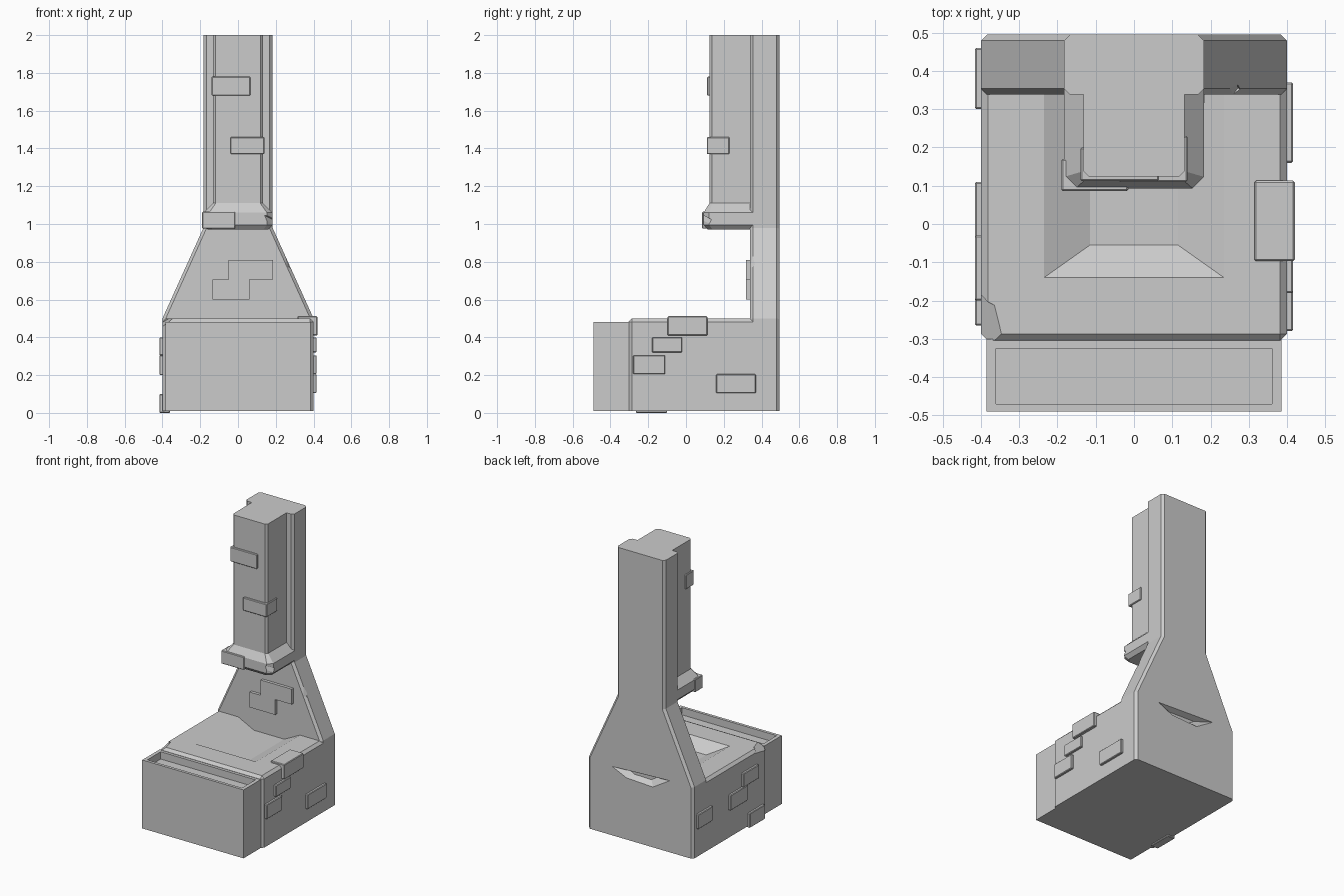
import bpy, bmesh
from math import radians
from mathutils import Euler

if "Cube" in bpy.data.objects:
    bpy.data.objects.remove(bpy.data.objects["Cube"])

stone = bpy.data.materials.new("grey_stone")
stone.use_nodes = True
grey = (0.6, 0.6, 0.6, 1)
stone.diffuse_color = grey
stone.node_tree.nodes["Principled BSDF"].inputs["Base Color"].default_value = grey


def finish(name, bm):
    bmesh.ops.recalc_face_normals(bm, faces=bm.faces)
    mesh = bpy.data.meshes.new(name)
    bm.to_mesh(mesh)
    bm.free()
    mesh.materials.append(stone)
    ob = bpy.data.objects.new(name, mesh)
    bpy.context.collection.objects.link(ob)
    return ob


def box_mesh(lo, hi):
    bm = bmesh.new()
    bmesh.ops.create_cube(bm, size=1)
    for v in bm.verts:
        v.co = [l + (c + 0.5) * (h - l) for l, h, c in zip(lo, hi, v.co)]
    return bm


def bevel(bm, width, rule):
    edges = [e for e in bm.edges if rule((e.verts[0].co + e.verts[1].co) / 2, e)]
    bmesh.ops.bevel(bm, geom=edges, offset=width, segments=1, affect='EDGES')


def brick(name, lo, hi):
    bm = box_mesh(lo, hi)
    bevel(bm, 0.004, lambda m, e: True)
    return finish(name, bm)


def loft(name, rings):
    """Bridge closed rings of points and cap both ends."""
    bm = bmesh.new()
    loops = [[bm.verts.new(p) for p in ring] for ring in rings]
    for a, b in zip(loops, loops[1:]):
        for i in range(len(a)):
            j = (i + 1) % len(a)
            bm.faces.new((a[i], a[j], b[j], b[i]))
    bm.faces.new(loops[0])
    bm.faces.new(loops[-1])
    return finish(name, bm)


def prism(name, outline, y0, y1):
    return loft(name, [[(x, y, z) for x, z in outline] for y in (y0, y1)])


def cut(ob, cutter):
    """Subtract the cutter, then discard it."""
    cutter.hide_render = True
    mod = ob.modifiers.new("cut", 'BOOLEAN')
    mod.operation, mod.solver, mod.object = 'DIFFERENCE', 'EXACT', cutter
    bpy.context.view_layer.objects.active = ob
    bpy.ops.object.modifier_apply(modifier=mod.name)
    bpy.data.objects.remove(cutter)


def chip(ob, centre, size, angles):
    """Break away a bit of stone with a tilted block."""
    half = [s / 2 for s in size]
    cutter = finish("chip_cutter", box_mesh([-h for h in half], half))
    cutter.location = centre
    cutter.rotation_euler = Euler([radians(a) for a in angles])
    bpy.context.view_layer.update()
    cut(ob, cutter)


# Hearth block with chamfered top and front corners
bm = box_mesh((-0.4, -0.305, 0.01), (0.4, 0.42, 0.5))
bevel(bm, 0.018, lambda m, e: m.y < 0.4 and (m.z > 0.45 or (m.z > 0.1 and m.y < -0.3)))
hearth = finish("hearth_block", bm)


def basin_ring(x, y, z):
    return [(-x, y, z), (x, y, z), (x, 0.38, z), (-x, 0.38, z)]


# Sloping fire basin, open towards the back wall
cut(hearth, loft("basin_cutter", [basin_ring(0.115, -0.055, 0.44),
                                  basin_ring(0.235, -0.14, 0.5),
                                  basin_ring(0.235, -0.14, 0.6)]))
chip(hearth, (-0.4, -0.3, 0.52), (0.3, 0.15, 0.1), (30, -25, -40))

# Water trough in front
trough = finish("front_trough", box_mesh((-0.385, -0.49, 0.01), (0.385, -0.3, 0.48)))
cut(trough, finish("trough_cutter", box_mesh((-0.36, -0.47, 0.43), (0.36, -0.325, 0.6))))
for side in (-1, 1):
    for lean, z in ((2.5, 0.13), (-2.5, 0.4)):
        chip(trough, (side * 0.427, -0.532, z), (0.1, 0.1, 0.36), (lean, lean * side, side * 45))
chip(trough, (-0.12, -0.522, 0.5), (0.26, 0.06, 0.1), (-35, 0, 4))

# Back wall tapering into the chimney
half = [(0.4, 0.01), (0.4, 0.5), (0.183, 0.98), (0.183, 2.0)]
outline = half + [(-x, z) for x, z in reversed(half)]
wall = prism("back_wall", outline, 0.338, 0.495)
bm = bmesh.new()
bm.from_mesh(wall.data)
bevel(bm, 0.016, lambda m, e: abs(m.x) > 0.1 and abs(e.verts[0].co.y - e.verts[1].co.y) < 0.01)
bm.to_mesh(wall.data)
bm.free()

# Broken notch in the back and chips on the taper
cut(wall, loft("notch_cutter", [
    [(-0.24, 0.5, 0.505), (0.23, 0.5, 0.485), (0.11, 0.5, 0.43), (-0.1, 0.5, 0.42)],
    [(-0.1, 0.46, 0.478), (0.1, 0.46, 0.472), (0.07, 0.46, 0.455), (-0.06, 0.46, 0.452)]]))
chip(wall, (-0.335, 0.325, 0.7), (0.06, 0.09, 0.14), (15, 20, 30))
chip(wall, (0.27, 0.325, 0.83), (0.06, 0.09, 0.09), (-20, -15, -30))


def flue_ring(x, y, z, c):
    return [(-x, 0.4, z), (-x, y + c, z), (-x + c, y, z),
            (x - c, y, z), (x, y + c, z), (x, 0.4, z)]


# Chimney breast and flared hood lip
loft("chimney_breast", [flue_ring(0.132, 0.124, z, 0.014) for z in (1.05, 2.0)])
lip = loft("hood_lip", [flue_ring(0.16, 0.115, 0.97, 0.025), flue_ring(0.183, 0.093, 0.995, 0.03),
                        flue_ring(0.183, 0.093, 1.06, 0.03), flue_ring(0.132, 0.124, 1.11, 0.014)])
chip(lip, (0.19, 0.08, 0.985), (0.1, 0.05, 0.12), (-20, 20, 45))

# Raised bricks on the sides: side, y range, z range
side_bricks = [
    (1, -0.18, -0.02, 0.32, 0.4), (1, -0.28, -0.11, 0.205, 0.305),
    (1, 0.16, 0.37, 0.105, 0.205), (-1, 0.3, 0.46, 0.205, 0.305),
    (-1, -0.08, 0.11, 0.2, 0.305), (-1, -0.2, -0.03, 0.305, 0.4),
    (-1, -0.265, -0.1, 0.0, 0.1),
]
for i, (s, y0, y1, z0, z1) in enumerate(side_bricks):
    xs = sorted((s * 0.36, s * 0.416))
    brick(f"side_brick_{i + 1}", (xs[0], y0, z0), (xs[1], y1, z1))

# Bricks wrapping corners and set in the chimney
brick("hearth_corner_brick", (0.315, -0.097, 0.41), (0.42, 0.113, 0.512))
brick("upper_chimney_brick", (-0.14, 0.112, 1.68), (0.065, 0.2, 1.78))
brick("lower_chimney_brick", (-0.04, 0.11, 1.37), (0.14, 0.23, 1.46))
brick("lip_brick", (-0.19, 0.086, 0.975), (-0.015, 0.17, 1.065))

# Stepped pair of bricks on the back wall
prism("wall_bricks", [(-0.135, 0.6), (0.06, 0.6), (0.06, 0.705), (0.185, 0.705),
                      (0.185, 0.81), (-0.05, 0.81), (-0.05, 0.705), (-0.135, 0.705)], 0.318, 0.36)
